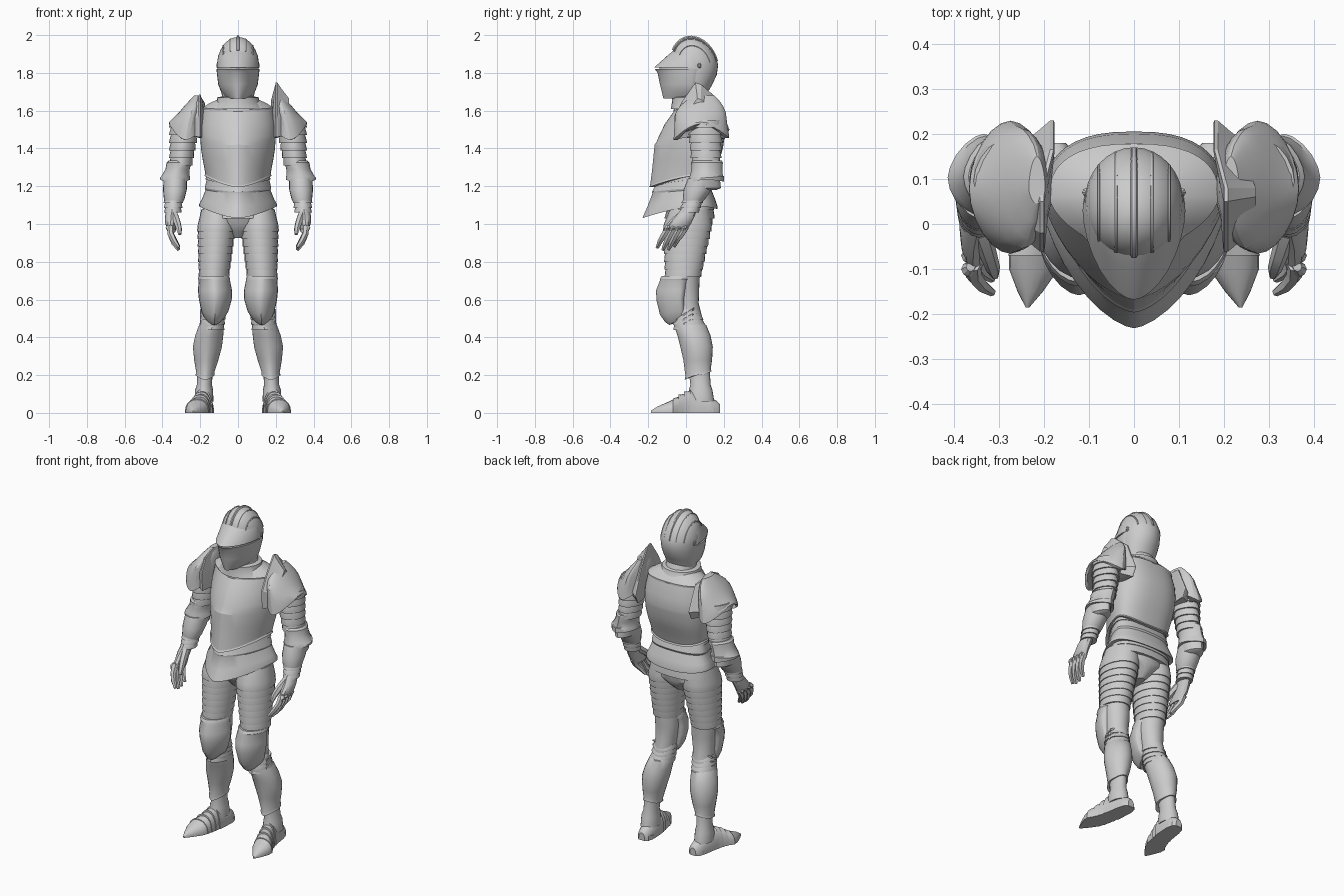
import bpy, bmesh, math


def finish(obj, mirror=False, angle=32):
    bpy.ops.object.select_all(action='DESELECT')
    obj.select_set(True)
    bpy.context.view_layer.objects.active = obj
    bpy.ops.object.shade_smooth_by_angle(angle=math.radians(angle))
    if mirror:
        obj.modifiers.new("mirror", 'MIRROR').use_axis = (True, False, False)
    return obj


def skin(name, rings, mirror=False, angle=32):
    """Bridge equal-sized point rings and cap both ends."""
    bm = bmesh.new()
    vr = [[bm.verts.new(p) for p in r] for r in rings]
    n = len(vr[0])
    for a, b in zip(vr, vr[1:]):
        for i in range(n):
            bm.faces.new((a[i], a[(i + 1) % n], b[(i + 1) % n], b[i]))
    bm.faces.new(vr[0])
    bm.faces.new(vr[-1])
    bmesh.ops.recalc_face_normals(bm, faces=bm.faces)
    me = bpy.data.meshes.new(name)
    bm.to_mesh(me)
    bm.free()
    obj = bpy.data.objects.new(name, me)
    bpy.context.collection.objects.link(obj)
    return finish(obj, mirror, angle)


def ring(row, n, ef, eb):
    """Horizontal section: cx, cy, z, half width, front depth, back depth, front dip, back dip."""
    cx, cy, z, rx, f, b, df, db = (list(row) + [0, 0])[:8]
    pts = []
    for i in range(n):
        t = 2 * math.pi * i / n
        c, s = math.cos(t), math.sin(t)
        e, d, dip = (ef, f, df) if s < 0 else (eb, b, db)
        pts.append((cx + rx * math.copysign(abs(c) ** (2 / e), c),
                    cy + d * math.copysign(abs(s) ** (2 / e), s), z + dip * s * s))
    return pts


def loft(name, rows, mirror=False, n=24, ef=2, eb=2, angle=32):
    return skin(name, [ring(r, n, ef, eb) for r in rows], mirror, angle)


def lames(a, b, count, s=0.04):
    """Overlapping plates: saw-tooth rows between two sections."""
    rows = []
    for k in range(count):
        for t, g in ((k / count, 1 - s), ((k + .85) / count, 1 + s), ((k + 1) / count, 1 + s)):
            r = [p + (q - p) * t for p, q in zip(a, b)]
            rows.append(r[:3] + [v * g for v in r[3:6]] + r[6:])
    return rows


def tube(name, pts, radii, mirror=False):
    cu = bpy.data.curves.new(name, 'CURVE')
    cu.dimensions = '3D'
    cu.bevel_depth, cu.bevel_resolution, cu.use_fill_caps = 1, 1, True
    sp = cu.splines.new('POLY')
    sp.points.add(len(pts) - 1)
    for q, p, r in zip(sp.points, pts, radii):
        q.co, q.radius = (*p, 1), r
    tmp = bpy.data.objects.new(name + "_path", cu)
    bpy.context.collection.objects.link(tmp)
    bpy.context.view_layer.update()
    me = bpy.data.meshes.new_from_object(tmp.evaluated_get(bpy.context.evaluated_depsgraph_get()))
    bpy.data.objects.remove(tmp)
    obj = bpy.data.objects.new(name, me)
    bpy.context.collection.objects.link(obj)
    return finish(obj, mirror)


# Helmet skull: lower rows then a dome
skull = [(0, .045, 1.66, .078, .07, .06), (0, .045, 1.70, .09, .08, .072), (0, .045, 1.74, .1, .1, .095),
         (0, .045, 1.79, .107, .11, .118)]
for k in range(9):
    a = math.radians(k * 10.8)
    g = math.cos(a)
    skull.append((0, .045 - .02 * math.sin(a), 1.84 + .15 * math.sin(a), .11 * g, .122 * g, .125 * g))
loft("helmet_skull", skull, n=32)

# Helmet ridges running front to back
for x in (0, .04, .078):
    k = math.sqrt(1 - (x / .11) ** 2)
    pts = []
    for i in range(15):
        a = math.radians(32 + i * 10)
        pts.append((x, .045 - .02 * k * math.sin(a) - .122 * k * math.cos(a), 1.84 + .15 * k * math.sin(a)))
    tube("helmet_ridge", pts, [.008 if x == 0 else .004] * 15, x > 0)

# Visor with keel, beak and eye slit
visor = [(1.945, .075, -.03, .05), (1.94, .082, -.04, .05), (1.89, .105, -.1, .08), (1.838, .113, -.158, .09),
         (1.828, .114, -.168, .09), (1.828, .106, -.14, .08), (1.820, .106, -.14, .08), (1.820, .114, -.165, .09),
         (1.80, .112, -.15, .085), (1.74, .105, -.138, .06), (1.70, .09, -.128, .03), (1.665, .06, -.12, .01)]
loft("visor", [(0, .03, z, rx, .03 - f, b) for z, rx, f, b in visor], n=32, ef=1.7)
loft("visor_pivot", [(.105, .07, z, r, r, r) for z, r in ((1.825, .004), (1.832, .01), (1.846, .01), (1.853, .004))],
     True, 8)

# Gorget
loft("gorget", [(0, .045, 1.71, .08, .09, .07), (0, .045, 1.675, .085, .095, .085), (0, .045, 1.67, .11, .12, .1),
                (0, .045, 1.64, .115, .12, .11), (0, .05, 1.61, .15, .13, .13)], ef=1.8)

# Breastplate and backplate
torso = [(1.66, .105, -.035, .13), (1.64, .15, -.045, .155), (1.615, .188, -.065, .178, -.01), (1.605, .184, -.065, .178, -.01),
         (1.53, .197, -.112, .2), (1.465, .2, -.148, .205, -.01), (1.45, .199, -.156, .203, -.015),
         (1.40, .196, -.166, .195, .02), (1.34, .187, -.174, .178), (1.30, .179, -.18, .16, -.02),
         (1.265, .173, -.19, .14, -.06, -.03), (1.255, .178, -.196, .144, -.06, -.03), (1.255, .165, -.17, .125, -.06, -.03)]
loft("breastplate", [(0, .06, z, rx, .06 - f, b - .06, *d) for z, rx, f, b, *d in torso], n=40, ef=1.6, eb=2.5, angle=14)

# Waist lames and flared skirt
fauld = [(1.28, .165, -.15, .12), (1.235, .172, -.168, .128, -.03), (1.235, .166, -.163, .124, -.03),
         (1.19, .176, -.18, .14, -.02), (1.18, .172, -.178, .135, -.02), (1.13, .192, -.205, .155, -.04),
         (1.105, .206, -.225, .168, -.06, -.015), (1.093, .206, -.231, .168, -.062, -.015),
         (1.095, .18, -.18, .14, -.04)]
loft("fauld", [(0, .06, z, rx, .06 - f, b - .06, *d) for z, rx, f, b, *d in fauld], n=40, ef=1.55, eb=2.3)
loft("culet", lames((0, .05, 1.12, .18, .15, .095), (0, .05, 1.03, .188, .16, .1), 2, .02), eb=2.3)
loft("pelvis", [(0, .02, 1.10, .18, .13, .12), (0, .02, 1.0, .16, .11, .12), (0, .02, .96, .07, .08, .1),
                (0, .02, .925, .03, .05, .06)])

# Pauldrons sloping outward
loft("pauldron", [(.215, .08, 1.68, .018, .035, .07), (.222, .08, 1.655, .034, .075, .095),
                  (.234, .078, 1.625, .05, .11, .118), (.247, .076, 1.59, .066, .13, .135),
                  (.262, .076, 1.56, .082, .137, .142, -.03, -.03), (.273, .078, 1.54, .092, .142, .149, -.07, -.065),
                  (.274, .078, 1.53, .092, .144, .151, -.085, -.075), (.28, .078, 1.53, .078, .12, .13, -.085, -.075)],
     True, 24, 1.8, 1.8, 22)

# Upright shoulder guards, taller on one side
for side, peak in ((1, 1.75), (-1, 1.685)):
    prof = [(-.055, 1.46), (-.062, 1.57), (-.02, 1.65), (.05, peak), (.08, peak - .01), (.165, 1.665 - (1.75 - peak) * .3),
            (.23, 1.5), (.205, 1.45)]

    def layer(x, g):
        return [(side * (x - .022 * (y > .15)), .08 + (y - .08) * g, 1.5 + (z - 1.5) * g) for y, z in prof]
    skin("shoulder_guard", [layer(.198, .96), layer(.2, 1), layer(.208, .995), layer(.235, .84), layer(.27, .66)], angle=20)

# Upper arm lames
loft("upper_arm", lames((.28, .095, 1.55, .08, .085, .1), (.303, .105, 1.31, .058, .072, .075), 6, .06), True, 20, 1.8, 1.8)

# Elbow plate with flared cuff
loft("elbow_plate", [(.305, .105, 1.335, .062, .07, .085), (.312, .105, 1.325, .066, .078, .09),
                     (.32, .105, 1.29, .064, .075, .088), (.33, .105, 1.255, .074, .085, .09),
                     (.333, .103, 1.245, .08, .09, .097, -.02, .01), (.333, .103, 1.235, .08, .09, .097, -.02, -.01),
                     (.333, .1, 1.235, .064, .075, .08), (.333, .1, 1.19, .055, .065, .085), (.334, .1, 1.18, .04, .05, .06)],
     True, 20, 1.8, 1.6)
# Forearm and wrist cuffs
loft("forearm", [(.332, .085, 1.24, .062, .075, .07), (.334, .065, 1.18, .063, .078, .068),
                 (.338, .045, 1.13, .054, .062, .055), (.34, .035, 1.11, .046, .05, .045)], True, 20)
loft("wrist_cuff", lames((.341, .045, 1.135, .05, .06, .05), (.345, .02, 1.06, .043, .052, .045), 3, .07), True, 16, 1.8)

# Gauntlet hand
loft("palm", [(.348, .02, 1.08, .03, .045, .04), (.355, -.005, 1.04, .032, .05, .05),
              (.357, -.03, 1.0, .028, .06, .056), (.35, -.05, .97, .022, .06, .055), (.345, -.055, .955, .012, .05, .045)],
     True, 12)
for k in range(4):
    y, drop = -.1 + k * .03, (.0, -.012, -.01, .006)[k]
    tube("finger", [(.357, y + .01, .985), (.355, y - .015, .945), (.338, y - .036, .91 + drop), (.314, y - .052, .875 + drop)],
         [.018, .0175, .015, .009], True)
    loft("knuckle", [(.362, y + .005, .995, .01, .01, .01), (.367, y, .98, .016, .016, .016),
                     (.362, y - .008, .962, .012, .012, .012)], True, 8)
tube("thumb", [(.338, -.02, 1.05), (.322, -.07, 1.01), (.312, -.1, .975), (.308, -.115, .945)], [.022, .019, .016, .009], True)

# Thigh lames and inner knee
loft("thigh", [(.108, .015, 1.08, .085, .1, .11)]
     + lames((.113, .005, 1.0, .102, .125, .135), (.128, -.012, .72, .079, .098, .09), 7, .025), True, 24, 1.9)
loft("knee_joint", [(.128, -.01, .76, .074, .08, .085), (.122, 0, .66, .07, .08, .07), (.125, .005, .58, .062, .07, .062),
                    (.135, .02, .45, .058, .07, .08)], True)

# Knee cup, keeled at the front
loft("knee_cup", [(.128, -.03, .725, .08, .098, .07), (.127, -.03, .71, .085, .108, .07),
                  (.125, -.03, .70, .083, .108, .06), (.122, -.03, .65, .09, .128, .04),
                  (.12, -.03, .60, .087, .127, .03), (.122, -.028, .54, .072, .11, .03, -.02),
                  (.125, -.02, .505, .055, .09, .03, -.025), (.126, -.012, .495, .045, .075, .03, -.03)], True, 24, 1.7)
# Small plates below the knee
loft("knee_lames", lames((.128, .01, .55, .066, .08, .06), (.14, .022, .44, .064, .085, .085), 4, .05), True, 20, 1.7)
for k in range(3):
    z = .53 - k * .025
    skin("knee_wing", [[(.175, -.03, z - .01), (.175, .045, z + .03), (.175, .045, z + .02), (.175, -.03, z - .03)],
                       [(.2, -.01, z - .005), (.2, .035, z + .02), (.2, .035, z + .01), (.2, -.01, z - .015)]], True)

# Greaves
loft("greave", [(.138, .02, .475, .062, .085, .07), (.14, .022, .465, .066, .087, .085), (.152, .035, .41, .074, .08, .095),
                (.162, .05, .35, .077, .08, .092), (.168, .058, .28, .064, .072, .08),
                (.173, .063, .215, .048, .066, .068, -.02, .02), (.174, .065, .2, .051, .072, .07, -.025, .02),
                (.174, .065, .2, .042, .06, .06, -.02, .02)], True, 24, 1.7)
loft("ankle", [(.174, .07, .23, .041, .056, .056), (.178, .078, .15, .04, .055, .052),
               (.18, .08, .12, .048, .065, .06), (.18, .08, .06, .05, .07, .07)], True, 20)

# Pointed armoured shoes, built heel to toe
sections = [(.18, .172, .02, .045), (.165, .172, .036, .062), (.12, .175, .047, .085), (.05, .182, .05, .115),
            (.02, .188, .053, .126), (.02, .188, .048, .115), (-.01, .195, .054, .112), (-.01, .195, .05, .1),
            (-.04, .205, .057, .096), (-.04, .205, .054, .085), (-.07, .217, .063, .075), (-.07, .217, .06, .07),
            (-.10, .222, .055, .056), (-.15, .23, .028, .034), (-.185, .236, .004, .012)]
foot = []
for y, cx, w, h in sections:
    arch = [math.pi * i / 10 for i in range(11)]
    foot.append([(cx - w, y, 0), (cx + w, y, 0)] + [
        (cx + w * math.copysign(abs(math.cos(t)) ** .9, math.cos(t)), y, h * (.2 + .8 * math.sin(t))) for t in arch])
skin("shoe", foot, True)
loft("sole_heel", [(.173, .13, 0, .045, .05, .045), (.173, .13, .025, .045, .05, .045)], True, 16)
